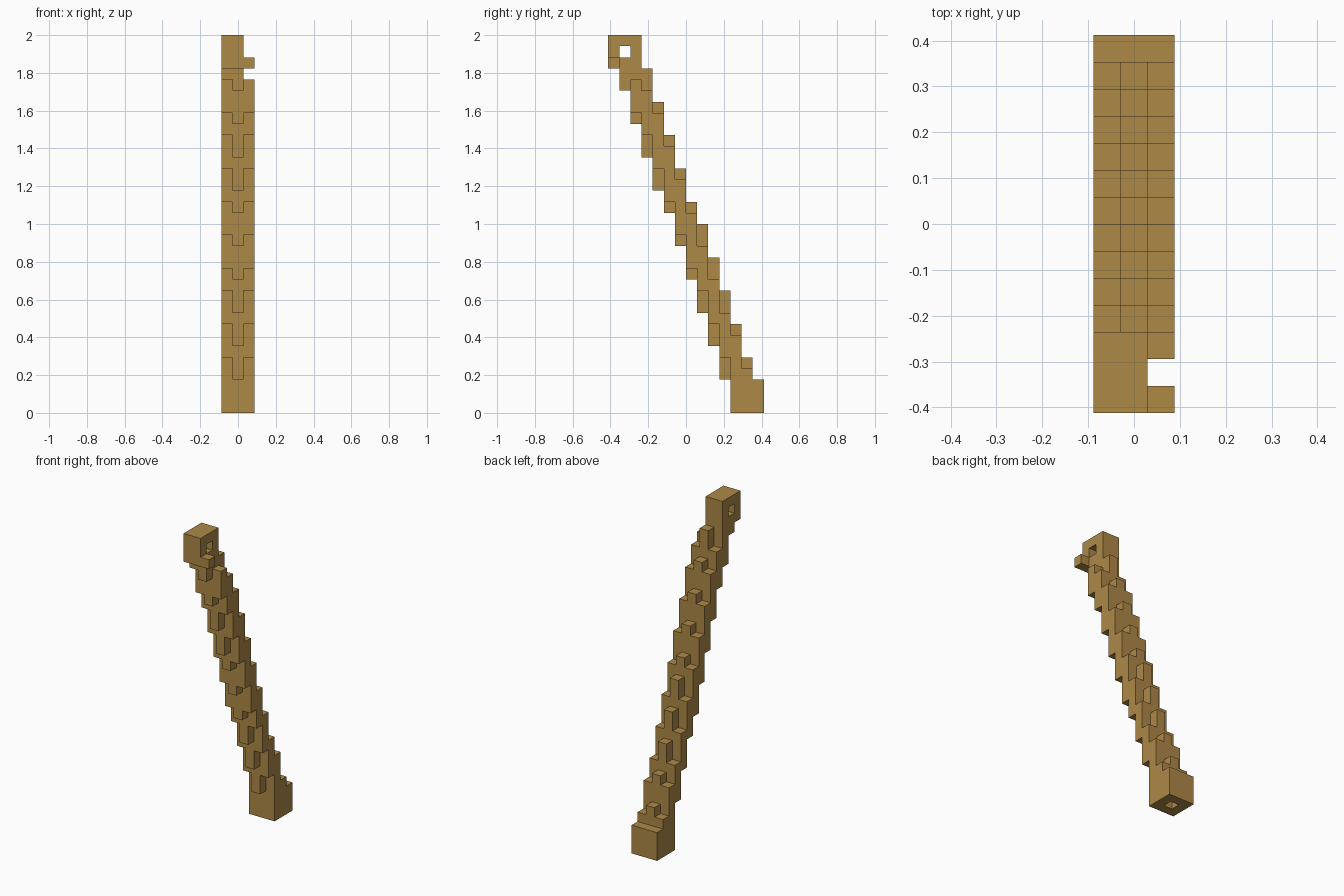
import bpy
import bmesh
from mathutils import Vector

cube = bpy.data.objects.get("Cube")
if cube:
    bpy.data.objects.remove(cube, do_unlink=True)

U = 2 / 34                                  # edge of one block
ORIGIN = Vector((-1.5, -7, 0))

wood = bpy.data.materials.new("brown_wood")
wood.use_nodes = True
COLOUR = (0.417, 0.246, 0.063, 1)
wood.diffuse_color = COLOUR
wood.node_tree.nodes["Principled BSDF"].inputs["Base Color"].default_value = COLOUR


def block(xs, ys, zs):
    """All grid cells of a box, each range given as (start, end)."""
    return {(i, j, k) for i in range(*xs) for j in range(*ys) for k in range(*zs)}


# Base: a cube with a square socket underneath
base = block((0, 3), (11, 14), (0, 3)) - block((1, 2), (12, 13), (0, 2))

# Head: a block with a square eye right through, and a small side peg
head = block((0, 2), (0, 3), (31, 34)) - block((0, 2), (1, 2), (32, 33))
head |= {(2, 0, 31)}

# Shaft: leaning staircase, (bottom, top) of each column from front to back
core = [(29, 31), (26, 31), (23, 31), (20, 28), (18, 25), (15, 22),
        (12, 19), (9, 17), (6, 14), (3, 11), (3, 8), (3, 5)]
flank = [(27, 30), (25, 29), (22, 27), (19, 24), (16, 21), (13, 18),
         (11, 15), (8, 12), (5, 9), (3, 7), (3, 4)]
shaft = block((0, 1), (1, 2), (30, 31)) | block((0, 1), (2, 3), (30, 31))
for j, span in enumerate(core, 1):
    shaft |= block((1, 2), (j, j + 1), span)
for j, span in enumerate(flank, 2):
    for i in (0, 2):
        shaft |= block((i, i + 1), (j, j + 1), span)

solid = base | head | shaft


def build(name, cells):
    """Skin the cells with outer faces only and merge flat areas."""
    bm = bmesh.new()
    verts = {}

    def vert(p):
        key = tuple(round(c) for c in p)
        if key not in verts:
            verts[key] = bm.verts.new((Vector(key) + ORIGIN) * U)
        return verts[key]

    for cell in sorted(cells):
        for axis in range(3):
            for side in (0, 1):
                n = Vector((0, 0, 0))
                n[axis] = 2 * side - 1
                if tuple(round(c) for c in Vector(cell) + n) in solid:
                    continue
                a, b = Vector((0, 0, 0)), Vector((0, 0, 0))
                a[(axis + 1) % 3] = 1
                b[(axis + 2) % 3] = 1
                p = Vector(cell)
                p[axis] += side
                ring = [p, p + a, p + a + b, p + b]
                if not side:
                    ring.reverse()
                bm.faces.new([vert(q) for q in ring])
    bmesh.ops.dissolve_limit(bm, angle_limit=0.01, verts=bm.verts, edges=bm.edges)
    mesh = bpy.data.meshes.new(name)
    bm.to_mesh(mesh)
    bm.free()
    mesh.materials.append(wood)
    obj = bpy.data.objects.new(name, mesh)
    bpy.context.collection.objects.link(obj)


build("base_socket", base)
build("leaning_shaft", shaft)
build("head_with_eye", head)
